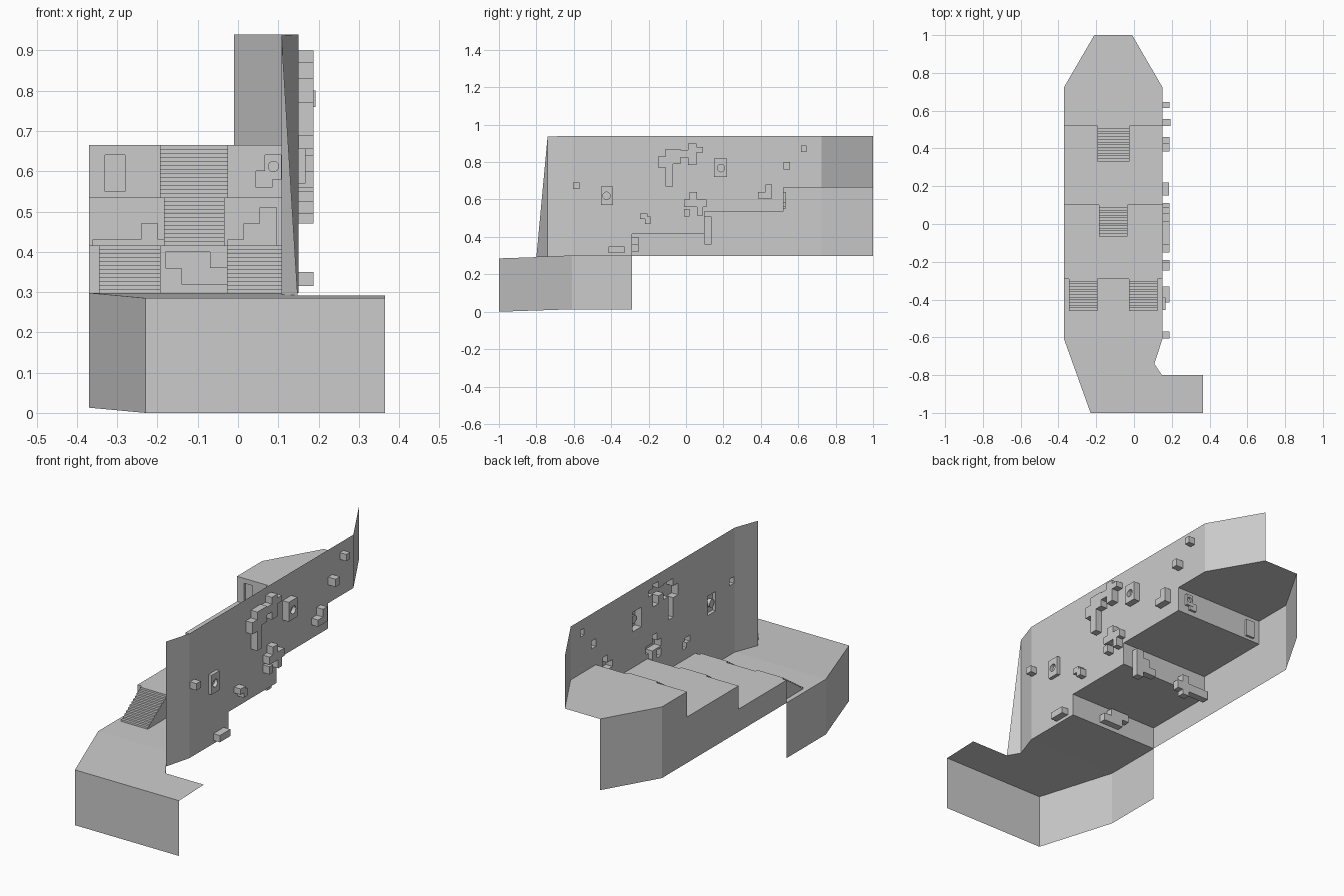
import bpy, bmesh, math
from mathutils import Vector

if "Cube" in bpy.data.objects:
    bpy.data.objects.remove(bpy.data.objects["Cube"])

XL, XR, TOP = -0.37, 0.15, 0.94
Y = [-0.29, 0.10, 0.52]                 # riser positions
Z = [0.298, 0.415, 0.535, 0.665]        # terrace heights


def make(name, bm):
    bmesh.ops.remove_doubles(bm, verts=bm.verts, dist=1e-5)
    me = bpy.data.meshes.new(name)
    bm.to_mesh(me)
    bm.free()
    ob = bpy.data.objects.new(name, me)
    bpy.context.collection.objects.link(ob)
    return ob


def face(bm, pts):
    return bm.faces.new([bm.verts.new(p) for p in pts])


def sheet(name, *polys):
    bm = bmesh.new()
    for p in polys:
        face(bm, p)
    return make(name, bm)


def panel(name, place, solids, niches, dials=()):
    """Flat panel from rectangles (u0,u1,v0,v1); niches carry a depth and are
    pushed outward; dials are plates (u0,u1,v0,v1,depth,cu,cv,r,inset)."""
    bm = bmesh.new()
    pockets = [tuple(n) for n in niches] + [d[:5] for d in dials]
    rects = list(solids) + pockets
    us = sorted({c for r in rects for c in r[:2]})
    vs = sorted({c for r in rects for c in r[2:4]})

    def inside(r, u, v):
        return r[0] < u < r[1] and r[2] < v < r[3]

    def depth(i, j):
        if not (0 <= i < len(us) - 1 and 0 <= j < len(vs) - 1):
            return None
        u, v = (us[i] + us[i + 1]) / 2, (vs[j] + vs[j + 1]) / 2
        for r in pockets:
            if inside(r, u, v):
                return r[4]
        return 0.0 if any(inside(r, u, v) for r in solids) else None

    for i in range(len(us)):
        for j in range(len(vs)):
            d = depth(i, j)
            if d is not None:
                u, v = (us[i] + us[i + 1]) / 2, (vs[j] + vs[j + 1]) / 2
                if not any(inside(q, u, v) for q in dials):
                    face(bm, [place(a, b, d) for a, b in (
                        (us[i], vs[j]), (us[i + 1], vs[j]),
                        (us[i + 1], vs[j + 1]), (us[i], vs[j + 1]))])
            # side walls where the depth changes
            for di, dj in ((1, 0), (0, 1)):
                e = depth(i - di, j - dj)
                a, b = d or 0.0, e or 0.0
                if a != b:
                    p = (us[i], vs[j])
                    q = (us[i], vs[j + 1]) if di else (us[i + 1], vs[j])
                    face(bm, [place(*p, a), place(*q, a), place(*q, b), place(*p, b)])
    # plates with a round recess
    for u0, u1, v0, v1, d, cu, cv, r, inset in dials:
        n = 16
        ring = [(cu + r * math.cos(2 * math.pi * k / n),
                 cv + r * math.sin(2 * math.pi * k / n)) for k in range(n)]
        edges = []
        for loop in ([(u0, v0), (u1, v0), (u1, v1), (u0, v1)], ring):
            w = [bm.verts.new(place(a, b, d)) for a, b in loop]
            edges += [bm.edges.new((w[k - 1], w[k])) for k in range(len(w))]
        bmesh.ops.triangle_fill(bm, edges=edges, use_beauty=True)
        for k in range(n):
            p, q = ring[k - 1], ring[k]
            face(bm, [place(*p, d), place(*q, d),
                      place(*q, d - inset), place(*p, d - inset)])
        face(bm, [place(*p, d - inset) for p in ring])
    return make(name, bm)


def stairs(name, x0, x1, y0, y1, z0, z1, n=12):
    prof = []
    for k in range(n):
        y = y0 + (y1 - y0) * k / n
        prof += [(y, z0 + (z1 - z0) * k / n), (y, z0 + (z1 - z0) * (k + 1) / n)]
    prof.append((y1, z1))
    bm = bmesh.new()
    for (a, b), (c, d) in zip(prof, prof[1:]):
        face(bm, [(x0, a, b), (x1, a, b), (x1, c, d), (x0, c, d)])
    for x in (x0, x1):
        face(bm, [(x, a, b) for a, b in prof] + [(x, y1, z0)])
    return make(name, bm)


# terrace floors
def lower(y, z=Z[0]):
    return z - max(0, -0.61 - y) * 0.033


front = [(XL, -0.61), (-0.23, -1), (0.365, -1), (0.365, -0.8),
         (0.148, -0.8), (0.108, -0.74), (XR, -0.61)]
sheet("lower_floor", [(x, y, lower(y)) for x, y in front],
      [(XL, -0.61, Z[0]), (XR, -0.61, Z[0]), (XR, Y[0], Z[0]), (XL, Y[0], Z[0])])
for k in (0, 1):
    sheet(f"middle_floor_{k + 1}", [(x, y, Z[k + 1]) for x, y in (
        (XL, Y[k]), (XR, Y[k]), (XR, Y[k + 1]), (XL, Y[k + 1]))])
sheet("upper_floor", [(x, y, Z[3]) for x, y in (
    (XL, Y[2]), (XR, Y[2]), (XR, 0.725), (-0.01, 1), (-0.21, 1), (XL, 0.725))])

# outer skirts hanging from the floors
path = [(XL, Y[0]), (XL, -0.61), (-0.23, -1), (0.365, -1)]
sheet("front_skirt", *[[(*a, lower(a[1])), (*b, lower(b[1])),
                        (*b, lower(b[1], 0.0129)), (*a, lower(a[1], 0.0129))]
                       for a, b in zip(path, path[1:])])
left = [((XL, Y[0]), (XL, Y[1]), Z[1]), ((XL, Y[1]), (XL, Y[2]), Z[2]),
        ((XL, Y[2]), (XL, 0.725), Z[3]), ((XL, 0.725), (-0.21, 1), Z[3])]
sheet("left_skirt", *[[(*a, Z[0]), (*b, Z[0]), (*b, z), (*a, z)] for a, b, z in left])

# tall side wall with stepped foot and pushed-out block shapes
D = 0.037
blocks = [(-.605, -.57, .655, .69), (-.245, -.205, .495, .525), (-.22, -.19, .47, .51),
          (-.415, -.33, .315, .35), (-.11, -.07, .67, .87), (-.15, -.11, .77, .83),
          (-.07, -.03, .79, .87), (-.03, .01, .825, .865), (.01, .055, .785, .9),
          (.055, .09, .85, .88), (.615, .645, .855, .89), (.385, .46, .605, .64),
          (.425, .46, .605, .68), (.02, .06, .56, .64), (-.01, .11, .56, .6),
          (.06, .09, .515, .6), (-.01, .02, .51, .55)]
ends = [-0.61] + Y + [0.725]
panel("side_wall", lambda u, v, d: Vector((XR + d, u, v)),
      [(ends[k], ends[k + 1], Z[k], TOP) for k in range(4)],
      [b + (D,) for b in blocks] + [(.52, .555, .76, .80, .043)],
      [(-.455, -.39, .57, .67, .018, -.425, .62, .02, .018),
       (.15, .22, .72, .82, .035, .187, .768, .02, .02)])
sheet("wall_back_end", [(XR, 0.725, Z[3]), (-0.01, 1, Z[3]), (-0.01, 1, TOP), (XR, 0.725, TOP)])
sheet("wall_front_end",
      [(XR, -0.61, Z[0]), (0.108, -0.74, lower(-.74)), (0.108, -0.74, TOP - .003), (XR, -0.61, TOP)],
      [(0.108, -0.74, lower(-.74)), (0.148, -0.8, lower(-.8)), (0.108, -0.74, TOP - .003)])

# risers with pushed-back block shapes
shapes = [
    [(-.18, -.07, .36, .40, .035), (-.14, -.025, .32, .36, .035)],
    [(-.36, -.17, .385, .43, .037), (-.24, -.20, .36, .47, .037),
     (-.025, .02, .39, .43, .037), (.015, .055, .39, .47, .037), (.055, .095, .36, .51, .037)],
    [(.045, .067, .56, .60, .012), (.067, .085, .56, .58, .012), (-.33, -.28, .55, .64, .012)]]
dial = [(.067, .107, .58, .64, .014, .088, .612, .014, .012)]
for k in range(3):
    panel(f"riser_{k + 1}", lambda u, v, d, y=Y[k]: Vector((u, y + d, v)),
          [(XL, XR, Z[k], Z[k + 1])], shapes[k], dial if k == 2 else ())

# stair flights
stairs("stairs_lower_left", -.345, -.193, -.46, Y[0], Z[0], Z[1])
stairs("stairs_lower_right", -.027, .125, -.46, Y[0], Z[0], Z[1])
stairs("stairs_middle", -.184, -.034, -.065, Y[1], Z[1], Z[2])
stairs("stairs_upper", -.194, -.025, .33, Y[2], Z[2], Z[3], 13)
